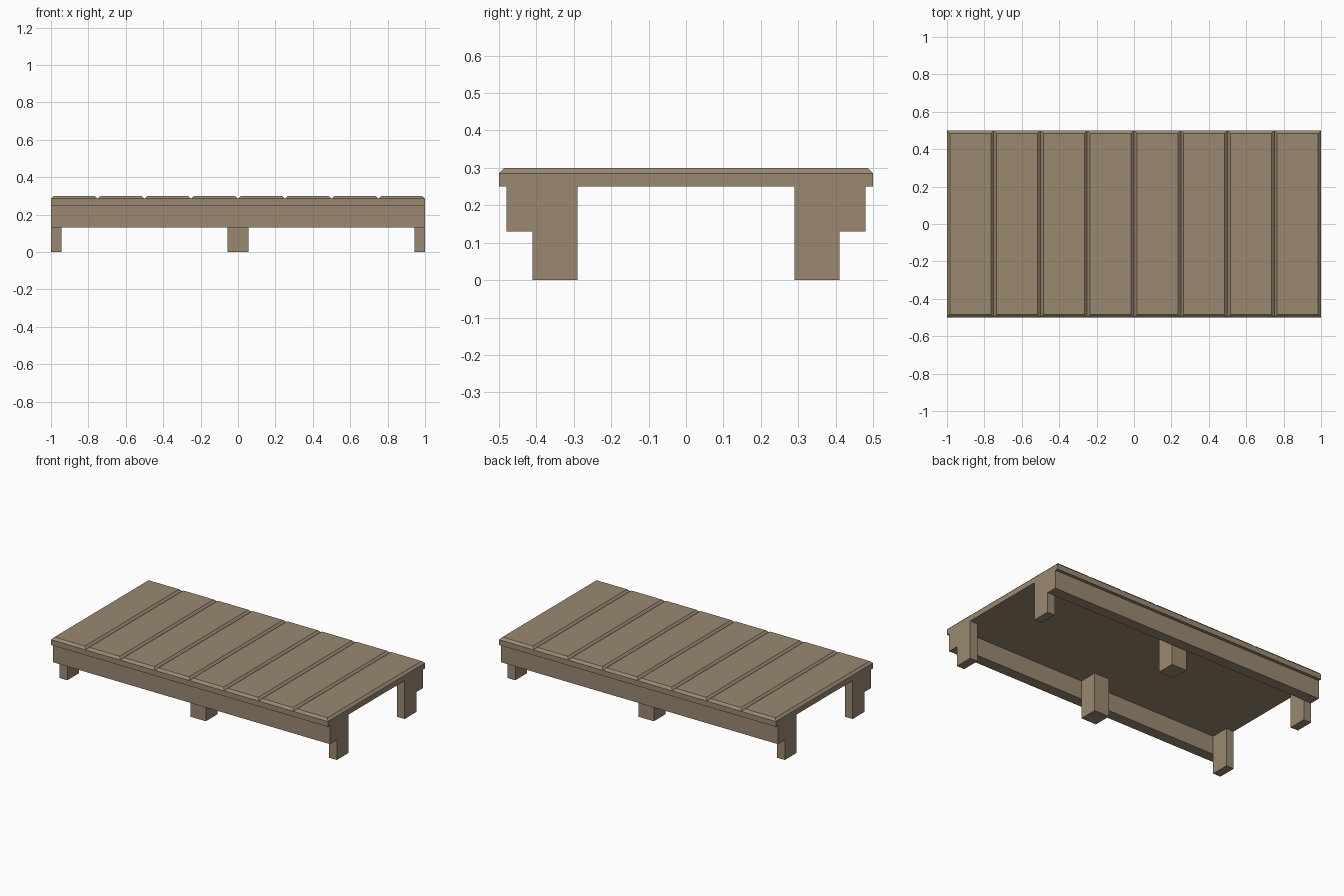
import bpy
import bmesh

if "Cube" in bpy.data.objects:
    bpy.data.objects.remove(bpy.data.objects["Cube"], do_unlink=True)

# Weathered wood, used on every part
COLOUR = (0.328, 0.250, 0.165, 1.0)
wood = bpy.data.materials.new("weathered_wood")
wood.use_nodes = True
wood.diffuse_color = COLOUR
shader = wood.node_tree.nodes["Principled BSDF"]
shader.inputs["Base Color"].default_value = COLOUR
shader.inputs["Roughness"].default_value = 0.9


def block(name, x, y, z, chamfer=0.0):
    """Box from (low, high) ranges; chamfer narrows the top face on all sides."""
    bm = bmesh.new()
    bmesh.ops.create_cube(bm, size=1)
    for v in bm.verts:
        top = v.co.z > 0
        inset = chamfer if top else 0.0
        v.co.x = x[1] - inset if v.co.x > 0 else x[0] + inset
        v.co.y = y[1] - inset if v.co.y > 0 else y[0] + inset
        v.co.z = z[1] if top else z[0]
    if chamfer:  # the hidden underside rests on the slab
        under = [f for f in bm.faces if f.normal.z < -0.9 or
                 all(abs(v.co.z - z[0]) < 1e-6 for v in f.verts)]
        bmesh.ops.delete(bm, geom=under, context='FACES')
    mesh = bpy.data.meshes.new(name)
    bm.to_mesh(mesh)
    bm.free()
    mesh.materials.append(wood)
    obj = bpy.data.objects.new(name, mesh)
    bpy.context.collection.objects.link(obj)
    return obj


LEG_TOP, SLAB_TOP, TOP = 0.25, 0.285, 0.30
CHAMFER = TOP - SLAB_TOP

# Deck: solid slab topped by chamfered planks that leave V grooves between them
block("deck_slab", (-1, 1), (-0.5, 0.5), (LEG_TOP, SLAB_TOP))
PLANKS = 8
width = 2 / PLANKS
for i in range(PLANKS):
    left = -1 + i * width
    block(f"plank_{i + 1}", (left, left + width), (-0.5, 0.5), (SLAB_TOP, TOP), CHAMFER)

# Side rails with three legs behind each
leg_spans = {"right": (-1, -0.945), "middle": (-0.055, 0.055), "left": (0.945, 1)}
for side, s in (("front", -1), ("back", 1)):
    block(f"{side}_rail", (-1, 1), sorted((s * 0.41, s * 0.48)), (0.13, LEG_TOP))
    for place, span in leg_spans.items():
        block(f"{side}_{place}_leg", span, sorted((s * 0.29, s * 0.41)), (0, LEG_TOP))
